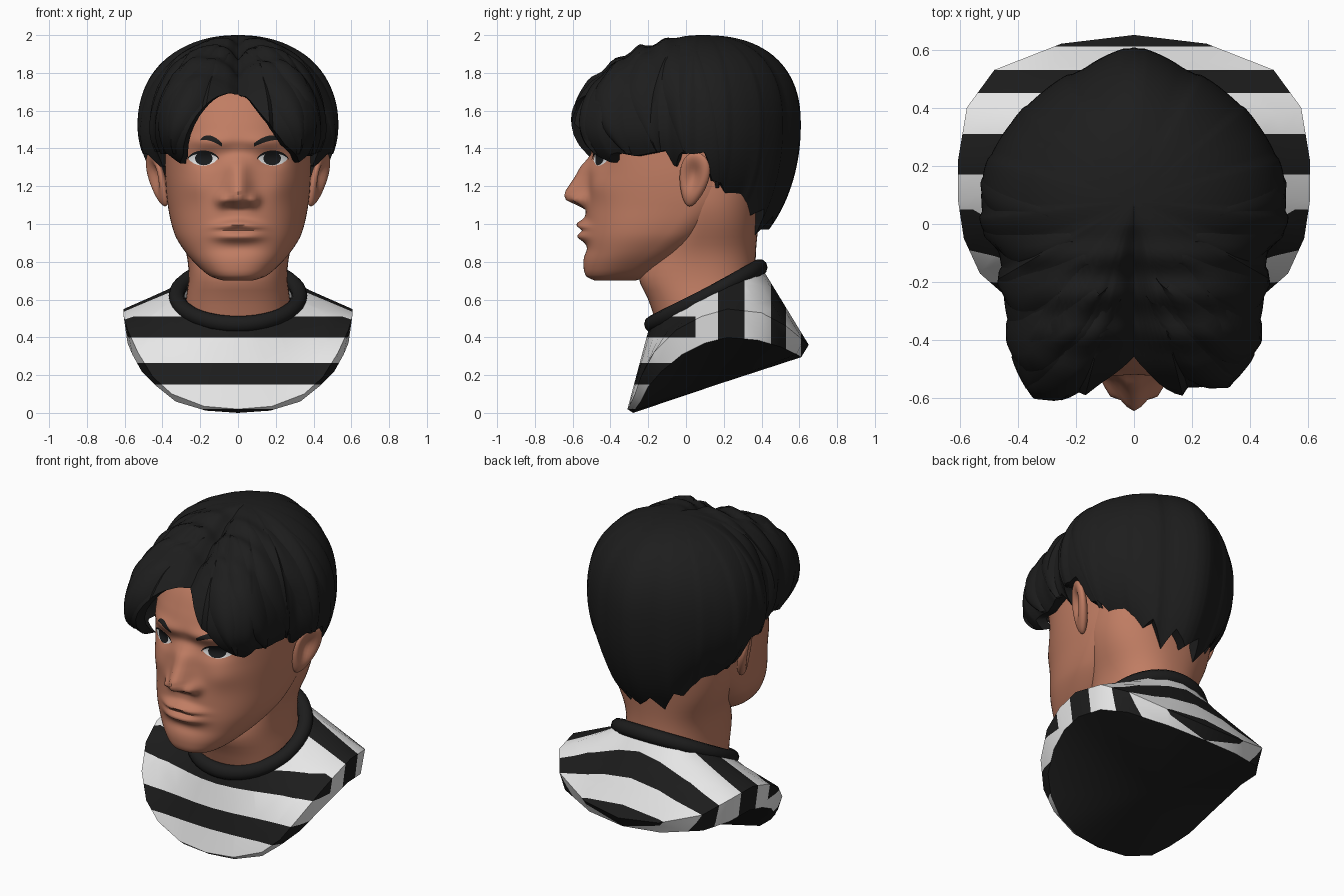
import bpy, bmesh, math
from mathutils import Vector, Matrix

if "Cube" in bpy.data.objects:
    bpy.data.objects.remove(bpy.data.objects["Cube"], do_unlink=True)


def material(name, rgb):
    m = bpy.data.materials.new(name)
    m.use_nodes = True
    m.diffuse_color = (*rgb, 1)
    bsdf = next(n for n in m.node_tree.nodes if n.type == 'BSDF_PRINCIPLED')
    bsdf.inputs["Base Color"].default_value = (*rgb, 1)
    return m


SKIN = material("skin", (0.53, 0.205, 0.125))
HAIR = material("hair black", (0.0125, 0.0125, 0.0125))
BLACK = material("cloth black", (0.012, 0.012, 0.012))
WHITE = material("cloth white", (0.80, 0.80, 0.80))
EYE_WHITE = material("eye white", (0.75, 0.75, 0.75))
EYE_DARK = material("eye dark", (0.010, 0.011, 0.012))


def finish(name, bm, mats, angle=35):
    bmesh.ops.remove_doubles(bm, verts=bm.verts, dist=0.0004)
    bmesh.ops.recalc_face_normals(bm, faces=bm.faces)
    me = bpy.data.meshes.new(name)
    bm.to_mesh(me)
    bm.free()
    ob = bpy.data.objects.new(name, me)
    bpy.context.collection.objects.link(ob)
    for m in mats:
        me.materials.append(m)
    bpy.ops.object.select_all(action='DESELECT')
    ob.select_set(True)
    bpy.context.view_layer.objects.active = ob
    bpy.ops.object.shade_smooth_by_angle(angle=math.radians(angle))


def loft(rings, caps=(False, False), closed=True, wrap=False):
    """Skin a list of equally long point rings."""
    bm = bmesh.new()
    vs = [[bm.verts.new(p) for p in r] for r in rings]
    n = len(vs[0])
    pairs = list(zip(vs, vs[1:])) + ([(vs[-1], vs[0])] if wrap else [])
    for a, b in pairs:
        for i in range(n if closed else n - 1):
            j = (i + 1) % n
            bm.faces.new((a[i], a[j], b[j], b[i]))
    for ring, cap in zip((vs[0], vs[-1]), caps):
        if cap:
            bm.faces.new(ring)
    return bm


def lerp_table(table, x):
    for (x0, y0), (x1, y1) in zip(table, table[1:]):
        if x <= x1:
            return y0 + (y1 - y0) * max(0, x - x0) / (x1 - x0)
    return table[-1][1]


def spline(table, z):
    """Smooth interpolation of rows (z, values...)."""
    k = max(i for i in range(len(table) - 1) if table[i][0] <= z or i == 0)
    p, q = table[k], table[k + 1]
    a, b = table[max(k - 1, 0)], table[min(k + 2, len(table) - 1)]
    h = q[0] - p[0]
    t = min(max((z - p[0]) / h, 0), 1)
    out = []
    for c in range(1, len(p)):
        m0 = (q[c] - a[c]) / (q[0] - a[0]) * h
        m1 = (b[c] - p[c]) / (b[0] - p[0]) * h
        out.append((2*t**3 - 3*t*t + 1) * p[c] + (t**3 - 2*t*t + t) * m0
                   + (3*t*t - 2*t**3) * q[c] + (t**3 - t*t) * m1)
    return out


# Head: rows of z, front y, widest y, back y, half width
HEAD = [(0.70, -0.48, -0.40, -0.27, 0.075), (0.72, -0.525, -0.36, -0.20, 0.14),
        (0.78, -0.543, -0.28, -0.08, 0.215), (0.86, -0.537, -0.19, 0.05, 0.285),
        (0.95, -0.535, -0.10, 0.15, 0.337), (1.10, -0.53, 0.0, 0.30, 0.372),
        (1.25, -0.52, 0.0, 0.42, 0.385), (1.40, -0.525, 0.0, 0.48, 0.385),
        (1.55, -0.485, 0.02, 0.50, 0.385), (1.70, -0.40, 0.05, 0.46, 0.35),
        (1.85, -0.20, 0.08, 0.34, 0.24), (1.92, -0.03, 0.08, 0.2, 0.1)]
P = 2.3


def g(v, c, s):
    return math.exp(-((v - c) / s) ** 2)


def features(x, z):
    """Nose, lips, eye sockets, brow and chin as forward (-y) offsets."""
    x = abs(x)
    ramp = lerp_table([(1.075, 0), (1.10, 0.4), (1.125, 0.9), (1.15, 1), (1.18, 0.95), (1.25, 0.58),
                       (1.33, 0.2), (1.42, 0)], z)
    d = -0.118 * ramp * g(x, 0, 0.048 + 0.018 * ramp)
    d -= 0.05 * g(x, 0.082, 0.031) * g(z, 1.125, 0.036)
    d += 0.035 * g(x, 0, 0.10) * g(z, 1.375, 0.045)
    lip = math.exp(-(x / 0.128) ** 3)
    d -= lip * (0.047 * g(z, 0.998 - 0.12 * x, 0.025) + 0.041 * g(z, 0.935, 0.026))
    d += 0.006 * math.exp(-(x / 0.14) ** 6) * g(z, 0.968, 0.008)
    d += 0.035 * g(x, 0.17, 0.085) * g(z, 1.345, 0.05)
    d -= 0.018 * g(x, 0.16, 0.12) * g(z, 1.44, 0.035)
    d -= 0.016 * g(x, 0.22, 0.08) * g(z, 1.20, 0.07)
    return d + 0.012 * g(x, 0, 0.12) * g(z, 0.87, 0.03)


def face_y(x, z):
    yf, ym, yb, hw = spline(HEAD, z)
    return ym - (ym - yf) * max(0, 1 - abs(x / hw) ** P) ** (1 / P) + features(x, z)


def oval(z, yf, ym, yb, hw, n, detail=False):
    ring = []
    for i in range(n):
        t = 2 * math.pi * i / n
        s, c = math.sin(t), math.cos(t)
        x = hw * math.copysign(abs(s) ** (2 / P), s)
        y = ym - ((ym - yf) if c > 0 else (yb - ym)) * math.copysign(abs(c) ** (2 / P), c)
        ring.append((x, y + (features(x, z) if detail and c > 0 else 0), z))
    return ring


zs = [0.70 + 1.22 * i / 120 for i in range(121)]
finish("head", loft([oval(z, *spline(HEAD, z), 144, True) for z in zs], (True, True)), [SKIN], 60)

NECK = [(0.45, -0.15, 0.1, 0.37, 0.285), (0.60, -0.20, 0.09, 0.37, 0.275),
        (0.72, -0.25, 0.08, 0.37, 0.262), (0.85, -0.20, 0.08, 0.37, 0.275),
        (1.0, -0.10, 0.10, 0.385, 0.335), (1.1, -0.05, 0.10, 0.40, 0.362), (1.25, 0.0, 0.12, 0.43, 0.37)]
finish("neck", loft([oval(0.45 + 0.04 * i, *spline(NECK, 0.45 + 0.04 * i), 64) for i in range(21)],
                    (True, True)), [SKIN], 60)


# Thin plates that follow the face
def plate(name, x0, x1, lo, hi, off, mat):
    rows = []
    for i in range(25):
        u = i / 24
        x = x0 + (x1 - x0) * u
        rows.append([(x, face_y(x, z) - off, z) for z in
                     (lo(u) + (hi(u) - lo(u)) * k / 8 for k in range(9))])
    finish(name, loft(rows, closed=False), [mat], 60)


def arch(u, p=1.0):
    return max(0, 4 * u * (1 - u)) ** p


for s, side, brow_end in ((1, "left", 0.24), (-1, "right", 0.20)):
    def top(u): return 1.345 + 0.036 * arch(u, 0.7)
    def low(u): return 1.345 - 0.036 * arch(u, 0.8)
    plate(side + "_eye", s * 0.107, s * 0.262, low, top, 0.004, EYE_WHITE)
    plate(side + "_iris", s * 0.134, s * 0.228, lambda u: 1.348 - 0.037 * arch(u, 0.5),
          lambda u: 1.348 + 0.032 * arch(u, 0.5), 0.007, EYE_DARK)
    plate(side + "_lashes", s * 0.10, s * 0.268, lambda u: top(u) - 0.006,
          lambda u: top(u) + 0.008 * arch(u, 0.5), 0.008, EYE_DARK)
    plate(side + "_eyebrow", s * 0.085, s * brow_end,
          lambda u: 1.410 + 0.035 * math.sin(1.9 * u),
          lambda u: 1.410 + 0.035 * math.sin(1.9 * u) + 0.029 * arch(0.12 + 0.88 * u, 0.6),
          0.006, HAIR)
    # Ear: flattened ball with a hollow outer side
    bm = bmesh.new()
    bmesh.ops.create_uvsphere(bm, u_segments=32, v_segments=24, radius=1)
    for v in bm.verts:
        d = math.hypot(v.co.y + 0.1, v.co.z - 0.15)
        if v.co.x > 0:
            v.co.x -= 1.3 * math.exp(-(d / 0.55) ** 2)
        v.co.y *= 1 + 0.3 * v.co.z
    turn = Matrix.Rotation(math.radians(-22), 4, 'Z') @ Matrix.Rotation(math.radians(13), 4, 'Y') \
        @ Matrix.Rotation(math.radians(-16), 4, 'X')
    bm.transform(Matrix.Diagonal((s, 1, 1, 1)) @ Matrix.Translation((0.428, 0.04, 1.235))
                 @ turn @ Matrix.Diagonal((0.038, 0.08, 0.15, 1)))
    finish(side + "_ear", bm, [SKIN], 60)

# Hair: plan outline and hem height by angle from the front (degrees, + is left)
OUTLINE = [(-180, .53), (-159, .487), (-139, .49), (-122, .50), (-103, .525), (-81, .53),
           (-69, .50), (-54, .55), (-42, .635), (-35, .70), (-29, .75), (-20, .74), (-9, .69),
           (0, .655), (9, .67), (19, .69), (29, .71), (36, .675), (42, .635), (54, .55),
           (69, .495), (81, .53), (103, .52), (122, .50), (139, .49), (159, .487), (180, .53)]
HEM = [(-180, .97), (-168, 1.04), (-158, .94), (-148, 1.08), (-138, 1.04), (-126, 1.14),
       (-114, 1.12), (-104, 1.22), (-97, 1.23), (-93, 1.38), (-77, 1.37), (-71, 1.29), (-66, 1.38),
       (-48, 1.38), (-36, 1.37), (-30, 1.32), (-26, 1.36), (-21, 1.5), (-17, 1.6), (-11, 1.67),
       (0, 1.715), (5, 1.67), (12, 1.56), (22, 1.42), (34, 1.325), (39, 1.38), (48, 1.36),
       (66, 1.39), (71, 1.29), (77, 1.38), (84, 1.37), (93, 1.38), (97, 1.23), (104, 1.22),
       (114, 1.12), (126, 1.14), (138, 1.04), (148, 1.08), (158, .94), (168, 1.04), (180, .97)]


def hair_point(a, z, off=0.0, strands=1.0):
    m = abs(a)
    if z > 1.52:
        depth, p = 0.48, lerp_table([(0, 1.5), (20, 1.85), (70, 2.15), (110, 2.2), (150, 2.4)], m)
    else:
        depth, p = lerp_table([(60, 0.35), (90, 0.5), (125, 0.55), (150, 0.75)], m), 2.0
    f = max(0, 1 - min(1, abs(z - 1.52) / depth) ** p) ** (1 / p)
    tooth = ((m + 7) / 23) % 1                    # overlapping clumps of strands
    clump = lerp_table([(0, 0), (15, 0.03), (60, 0.022), (100, 0.006)], m) * (tooth - 0.5)
    r = max(0, (lerp_table(OUTLINE, a) + clump * strands) * f + off * min(1, f * 2))
    x, y = r * math.sin(math.radians(a)), 0.08 - r * math.cos(math.radians(a))
    front = min(1, max(0, -y / 0.15))
    part = 0.03 * g(x, 0, 0.03) * front
    wave = 0.012 * math.sin(45 * y) * front * min(1, max(0, (z - 1.72) / 0.1))
    return Vector((x, y, z - part + wave))


angles = [-180 + 2 * i for i in range(180)]
rings = []
for inner in (0, 1):
    for k in (range(48, -1, -1) if inner else range(49)):
        c = math.cos(k / 48 * math.pi / 2)
        ring = []
        for a in angles:
            h = lerp_table(HEM, a)
            q = hair_point(a, h + (2.0 - h) * c, -0.06 * inner)
            ring.append(q - Vector((0, 0, 0.04 * inner * c)))
        rings.append(ring)
finish("hair_cap", loft(rings), [HAIR], 40)


# Raised locks swept from the parting down to the hem
def lock(name, a0, z0, a1, z1, width, lift):
    rows = []
    for i in range(25):
        t = i / 24
        a = a0 + (a1 - a0) * t ** 0.8
        z = z0 + (z1 - z0) * t ** 1.5
        w = width * math.sin(math.pi * (0.12 + 0.86 * t)) ** 0.7
        rows.append([hair_point(a + w * u, z, lift * (1 - u * u) - 0.02, 0)
                     for u in (-1, -0.6, 0, 0.6, 1)])
    finish(name, loft(rows, closed=False), [HAIR], 60)


for s, side in ((1, "left"), (-1, "right")):
    for i, spec in enumerate([(10, 1.90, 30, 1.37, 9, .035), (20, 1.94, 46, 1.37, 10, .04),
                              (38, 1.96, 62, 1.38, 10, .035), (58, 1.95, 80, 1.37, 10, .03),
                              (80, 1.93, 103, 1.19, 9, .025)]):
        lock(f"{side}_lock_{i + 1}", s * spec[0], spec[1], s * spec[2], *spec[3:])

# Shirt: half outlines of the outer edge and of the edge below it
EDGE = [(0, -.31, .02), (.18, -.30, .035), (.35, -.27, .10), (.45, -.24, .19), (.53, -.17, .32),
        (.585, -.05, .44), (.605, .08, .51), (.605, .22, .55), (.575, .40, .53), (.48, .53, .46),
        (.25, .62, .385), (0, .65, .36)]
RIM = [(0, -.28, 0), (.17, -.275, .012), (.33, -.24, .06), (.43, -.20, .14), (.51, -.13, .22),
       (.56, -.02, .31), (.585, .10, .37), (.585, .22, .40), (.56, .38, .385), (.465, .50, .35),
       (.24, .585, .31), (0, .61, .295)]


def full(half):
    return [Vector(p) for p in half] + [Vector((-x, y, z)) for x, y, z in half[-2:0:-1]]


def collar_point(t, out=0.0, up=0.0):
    s, c = math.sin(t), math.cos(t)
    return Vector(((0.325 + out) * s, 0.105 - (0.285 + out) * c, 0.62 - 0.15 * c + up))


edge, rim = full(EDGE), full(RIM)
neckline = [collar_point(2 * math.pi * i / 22, 0.01) for i in range(22)]
rings = [[a.lerp(b, k / 4) for a, b in zip(neckline, edge)] for k in range(5)] + [rim]
bm = loft(rings)
Z_CUTS, Y_CUTS = (0.02, 0.15, 0.265, 0.40, 0.51), (0.05, 0.17, 0.31, 0.45, 0.53, 0.61)
for axis, cuts in ((2, Z_CUTS), (1, Y_CUTS)):
    for c in cuts:
        co, no = Vector(), Vector()
        co[axis], no[axis] = c, 1
        bmesh.ops.bisect_plane(bm, geom=bm.verts[:] + bm.edges[:] + bm.faces[:],
                               plane_co=co, plane_no=no, dist=0.0005)
for f in bm.faces:
    m = f.calc_center_median()
    if m.y < 0.05 and m.z < 0.51:
        f.material_index = sum(m.z > c for c in Z_CUTS) % 2
    else:
        f.material_index = sum(m.y > c for c in Y_CUTS[1:]) % 2 == 0
finish("shirt", bm, [BLACK, WHITE], 30)

# Underside fan
centre = Vector((0, 0.18, 0.155))
finish("bust_base", loft([rim, [centre] * len(rim)]), [BLACK], 30)

# Collar roll
tube = [[collar_point(2 * math.pi * i / 44, 0.042 * math.cos(u), 0.045 * math.sin(u)) for i in range(44)]
        for u in (2 * math.pi * k / 10 for k in range(10))]
finish("collar", loft(tube, wrap=True), [BLACK], 40)
